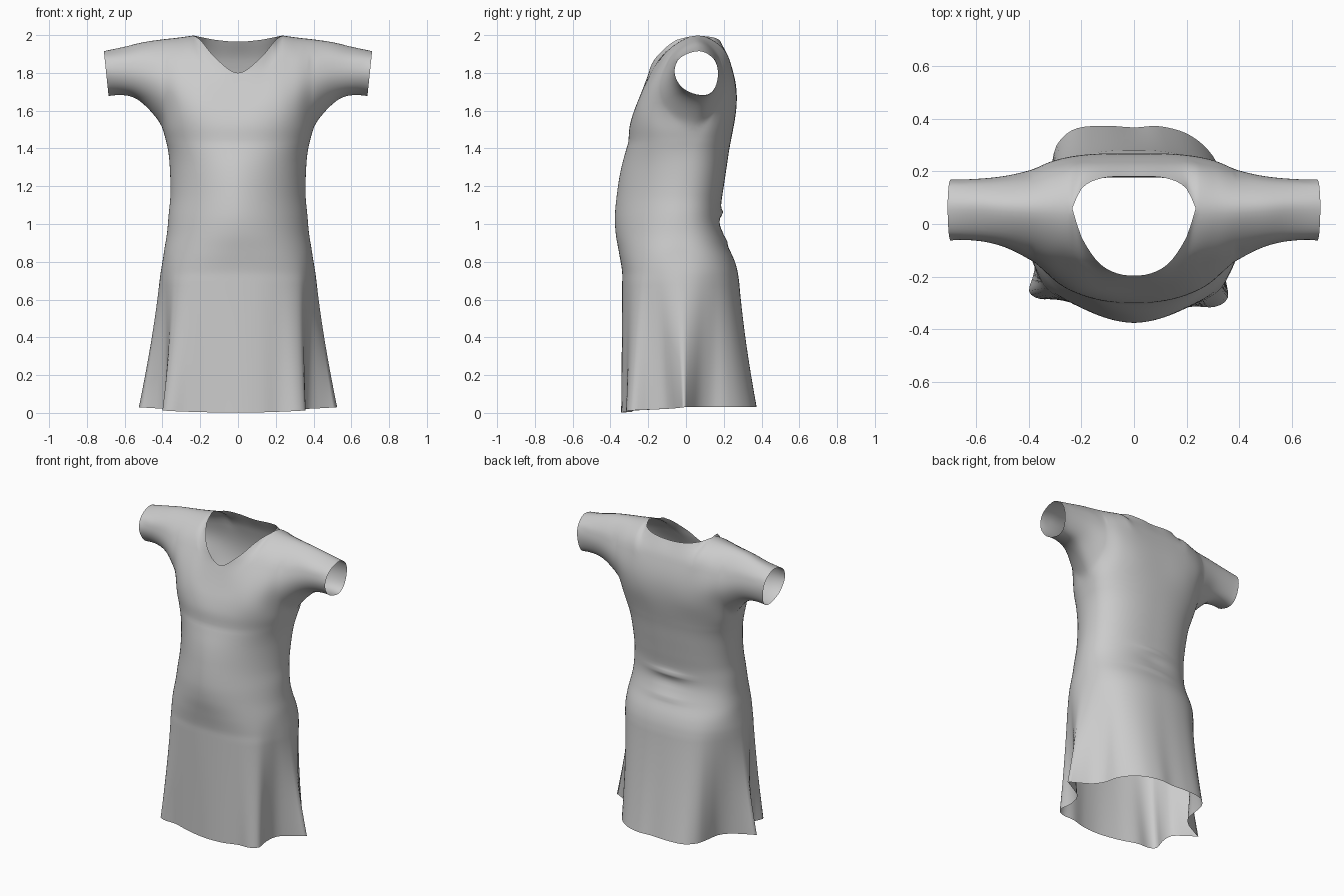
import bpy, bmesh
from math import sin, cos, radians, exp
from mathutils import Vector


def curve(keys, x):
    """Smooth curve through (x, value...) keys."""
    xs = [k[0] for k in keys]
    ps = [Vector(k[1:]) if len(k) > 2 else Vector((k[1], 0)) for k in keys]
    n = len(xs)
    x = min(max(x, xs[0]), xs[-1])
    i = max(j for j in range(n - 1) if xs[j] <= x)

    def slope(j):
        a, b = max(j - 1, 0), min(j + 1, n - 1)
        return (ps[b] - ps[a]) / (xs[b] - xs[a])
    h = xs[i + 1] - xs[i]
    t = (x - xs[i]) / h
    return (ps[i] * (2*t**3 - 3*t*t + 1) + slope(i) * h * (t**3 - 2*t*t + t)
            + ps[i + 1] * (3*t*t - 2*t**3) + slope(i + 1) * h * (t**3 - t*t))


def catmull(p, t):
    i = min(int(t), len(p) - 4)
    t -= i
    a, b, c, d = p[i:i + 4]
    return 0.5 * (2*b + (c - a)*t + (2*a - 5*b + 4*c - d)*t*t + (3*b - a - 3*c + d)*t**3)


# Body profiles against height: half width, side seam depth, front and back depth, squareness
WIDTH = [(.70, .404), (.75, .402), (.85, .392), (.95, .376), (1.05, .367), (1.15, .358),
         (1.3, .361), (1.4, .372), (1.5, .40)]
SEAM = [(.70, -.02), (.75, -.02), (1, -.04), (1.3, 0), (1.5, .05)]
FRONT = [(.70, -.337), (.75, -.338), (.85, -.355), (.95, -.372), (1.05, -.376), (1.2, -.36),
         (1.3, -.342), (1.4, -.315), (1.45, -.302), (1.5, -.305)]
BACK = [(.70, .272), (.76, .266), (.82, .25), (.9, .215), (1, .186), (1.1, .186), (1.2, .20),
        (1.3, .215), (1.4, .23), (1.5, .25)]
SQUARE = [(.70, 2.5), (.78, 2.4), (.95, 1.95), (1.1, 1.8), (1.3, 1.9), (1.45, 2.3), (1.5, 2.4)]

# Hem outline by angle: folds at the front corners, pointed flare at the sides
HEM_FRONT = [(-90, -.525, -.01), (-81, -.46, -.045), (-72, -.385, -.10), (-63, -.38, -.18),
             (-54, -.40, -.255), (-45, -.36, -.285), (-32, -.27, -.285), (-15, -.14, -.32),
             (0, 0, -.342), (15, .12, -.338), (31, .22, -.315), (45, .31, -.315),
             (54, .358, -.28), (63, .348, -.19), (72, .37, -.10), (81, .455, -.045),
             (90, .525, -.01)]
HEM_BACK = [(-90, -.525, -.01), (-80, -.45, .025), (-70, -.375, .07), (-60, -.33, .13),
            (-50, -.315, .215), (-42, -.295, .30), (-32, -.23, .36), (-18, -.12, .374),
            (0, 0, .368), (18, .1, .372), (30, .2, .345), (42, .28, .285), (50, .325, .215),
            (60, .345, .135), (70, .39, .07), (80, .46, .025), (90, .525, -.01)]

# Bodice columns by |x|: three (depth, height) points, then neckline or shoulder
TOP_FRONT = [(0, -.278, 1.59, -.25, 1.66, -.222, 1.73, -.197, 1.80),
             (.12, -.275, 1.60, -.243, 1.68, -.207, 1.77, -.16, 1.88),
             (.20, -.262, 1.61, -.222, 1.73, -.15, 1.86, -.05, 1.975),
             (.235, -.255, 1.62, -.20, 1.76, -.095, 1.92, .06, 1.998),
             (.32, -.205, 1.60, -.185, 1.75, -.08, 1.915, .06, 1.986),
             (.40, -.10, 1.60, -.14, 1.75, -.065, 1.905, .06, 1.977),
             (.50, -.045, 1.68, -.09, 1.79, -.045, 1.905, .065, 1.962),
             (.60, -.02, 1.71, -.067, 1.80, -.035, 1.89, .07, 1.938),
             (.71, -.015, 1.715, -.063, 1.80, -.03, 1.88, .07, 1.915)]
TOP_BACK = [(0, .268, 1.62, .265, 1.74, .23, 1.87, .18, 1.965),
            (.12, .268, 1.62, .265, 1.74, .23, 1.87, .175, 1.975),
            (.20, .262, 1.62, .26, 1.75, .22, 1.89, .135, 1.99),
            (.235, .255, 1.62, .256, 1.76, .20, 1.925, .06, 1.998),
            (.32, .225, 1.62, .24, 1.76, .18, 1.915, .06, 1.986),
            (.40, .16, 1.61, .21, 1.75, .16, 1.905, .06, 1.977),
            (.50, .155, 1.69, .185, 1.79, .15, 1.90, .065, 1.962),
            (.60, .15, 1.71, .175, 1.80, .145, 1.89, .07, 1.938),
            (.71, .15, 1.71, .17, 1.80, .145, 1.875, .07, 1.915)]
UNDERARM = [(.40, .05, 1.50), (.42, .055, 1.535), (.46, .065, 1.58), (.50, .08, 1.62),
            (.55, .085, 1.665), (.60, .09, 1.68), (.71, .09, 1.677)]


def body_point(deg, z, back):
    """Point on the torso and skirt."""
    zc = max(z, .70)
    u, seam = sin(radians(deg)), curve(SEAM, zc).x
    p = 2.4 if back else curve(SQUARE, zc).x
    y = seam + (curve(BACK if back else FRONT, zc).x - seam) * max(0, 1 - abs(u)**p)**(1 / p)
    pt = Vector((curve(WIDTH, zc).x * u, y))
    if back:  # waist creases
        pt.y += (.014 * exp(-((z - 1.06) / .018)**2) - .008 * exp(-((z - 1.0) / .035)**2)
                 + .007 * exp(-((z - .91) / .018)**2)) * exp(-(pt.x / .13)**2)
    b = max(0, (.85 - z) / .82)**1.4
    pt = pt.lerp(curve(HEM_BACK if back else HEM_FRONT, deg), b)
    drop = 0 if back else .028 * b * cos(radians(deg))
    return Vector((pt.x, pt.y, z - drop))


def top_keys(x, back):
    keys = TOP_BACK if back else TOP_FRONT
    keys = [(-keys[1][0], *keys[1][1:])] + keys
    # the shoulder seam starts at the neck corner, separate from the neckline
    edge = [k for k in keys if (k[0] >= .235 if x > .235 else k[0] <= .235)]
    return [curve([(k[0], k[i], k[i + 1]) for k in (edge if i == 7 else keys)], x)
            for i in (1, 3, 5, 7)]


def top_column(x, deg, back, rows):
    """Column from the chest or underarm up to the neckline or shoulder."""
    a = abs(x)
    own, other = top_keys(a, back), top_keys(a, not back)
    if deg is not None:
        bottom = body_point(deg, 1.5, back).yz
        below = body_point(deg, 1.4, back).yz
    else:
        bottom, below = curve(UNDERARM, a), other[0]
    above = other[2] if a > .23 else 2 * own[3] - own[2]
    line = [below, bottom, *own, above]
    col = []
    for r in range(rows + 1):
        q = catmull(line, 4 * r / rows)
        slant = .025 * max(0, a - .4) / .31 * (1.915 - q.y) / .24
        col.append(Vector(((a - slant) * (1 if x > 0 else -1), q.x, q.y)))
    return col


def add_grid(bm, cols):
    vs = [[bm.verts.new(p) for p in c] for c in cols]
    for a, b in zip(vs, vs[1:]):
        for j in range(len(a) - 1):
            bm.faces.new((a[j], b[j], b[j + 1], a[j + 1]))


bm = bmesh.new()
angles = list(range(-90, 91, 3))
sleeve = [.40 + .31 * i / 16 for i in range(1, 17)]
for back in (False, True):
    # Skirt and torso panel
    add_grid(bm, [[body_point(d, .03 + 1.47 * i / 84, back) for i in range(85)] for d in angles])
    # Bodice panel running out into both sleeves
    spots = [(-x, None) for x in reversed(sleeve)]
    spots += [(.40 * sin(radians(d)), d) for d in angles]
    spots += [(x, None) for x in sleeve]
    add_grid(bm, [top_column(x, d, back, 24) for x, d in spots])

# Sew the panels together and relax the armholes
bmesh.ops.remove_doubles(bm, verts=bm.verts, dist=2e-4)
relax = [v for v in bm.verts if 1.44 < v.co.z < 1.86 and not v.is_boundary]
for _ in range(14):
    bmesh.ops.smooth_vert(bm, verts=relax, factor=.5,
                          use_axis_x=True, use_axis_y=True, use_axis_z=True)
bmesh.ops.recalc_face_normals(bm, faces=bm.faces)
for f in bm.faces:
    f.smooth = True
mesh = bpy.data.meshes.new("dress")
bm.to_mesh(mesh)
bm.free()
dress = bpy.data.objects.new("dress", mesh)
bpy.context.collection.objects.link(dress)
